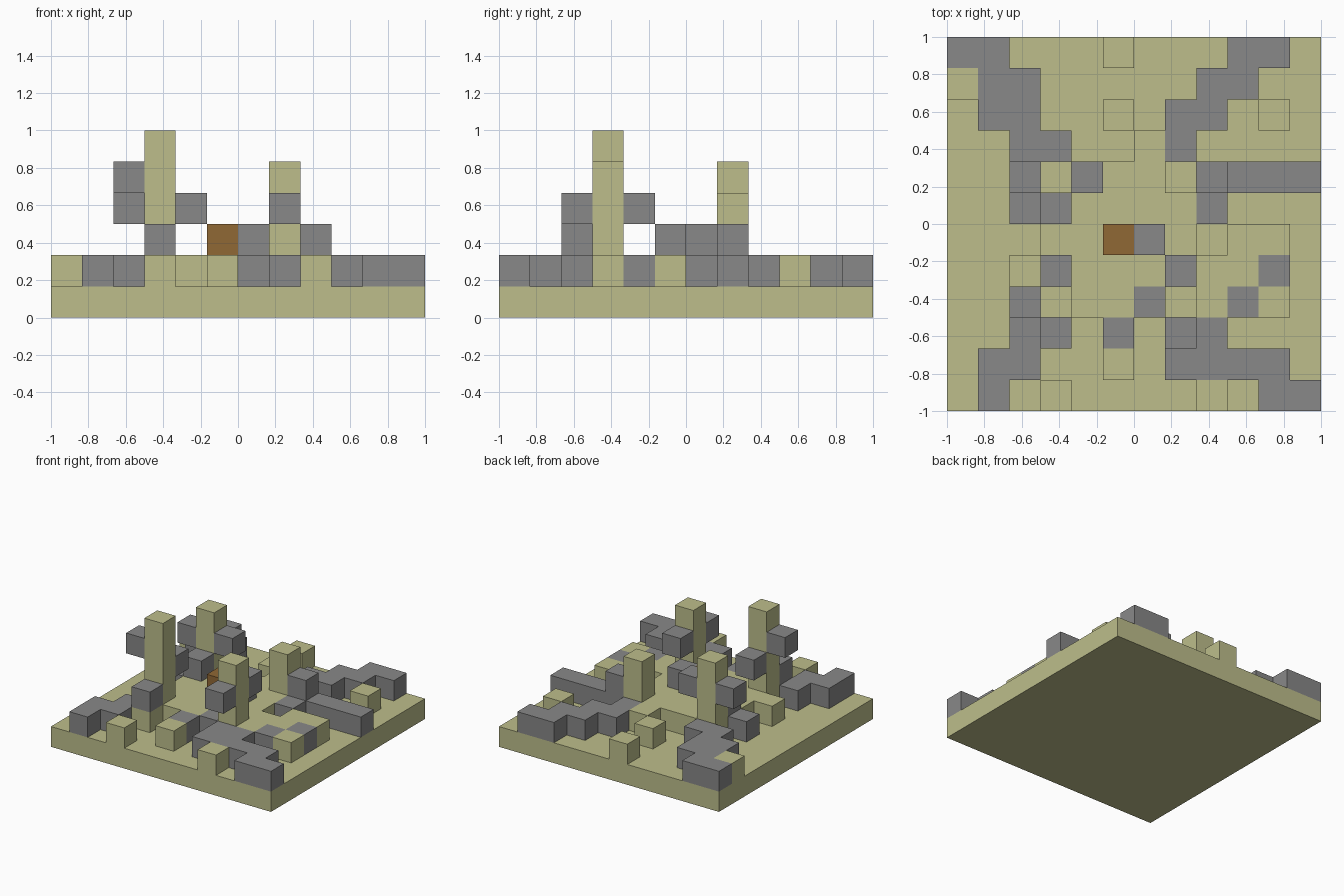
import bpy, bmesh
from mathutils import Vector

if "Cube" in bpy.data.objects:
    bpy.data.objects.remove(bpy.data.objects["Cube"], do_unlink=True)

N = 12
CELL = 2 / N


def material(name, rgb):
    m = bpy.data.materials.new(name)
    m.use_nodes = True
    color = (*rgb, 1)
    m.diffuse_color = color
    m.node_tree.nodes["Principled BSDF"].inputs["Base Color"].default_value = color
    return m


MATS = {
    "g": material("pale_olive", (0.51, 0.515, 0.26)),
    "s": material("stone_grey", (0.246, 0.246, 0.246)),
    "w": material("wood_brown", (0.28, 0.138, 0.035)),
}

# Ground plan of the first layer, north row first: g = grass, s = stone
PLAN = [
    "ss...g...ss.",
    "gss.....ss..",
    ".ss..g.ss.g.",
    "..ss..gs....",
    "...gggggssss",
    "..sgggggs...",
    "...ggggg.gg.",
    "..ggggggggs.",
    "...gggsggsg.",
    "..sg.s.ss...",
    ".ss..g.ssss.",
    ".s.g....g.ss",
]

parts = {name: {} for name in
         ("ground_slab", "raised_grass", "stone_path", "towers",
          "stone_steps", "wooden_block")}

# Slab and first layer
for row, line in enumerate(PLAN):
    for i, kind in enumerate(line):
        j = N - 1 - row
        parts["ground_slab"][i, j, 0] = "g"
        if kind != ".":
            part = "stone_path" if kind == "s" else "raised_grass"
            parts[part][i, j, 1] = kind

# Four towers: column, row, top layer
for i, j, top in ((3, 3, 5), (7, 3, 4), (3, 7, 4), (7, 7, 3)):
    for k in range(2, top + 1):
        parts["towers"][i, j, k] = "g"

# Steps climbing around the towers, and the centre blocks
for cell in ((3, 2, 2), (3, 4, 3), (2, 3, 4),
             (7, 2, 3), (7, 4, 3),
             (3, 6, 2), (2, 7, 3), (4, 7, 3),
             (8, 7, 2), (6, 5, 2)):
    parts["stone_steps"][cell] = "s"
parts["wooden_block"][5, 5, 2] = "w"

filled = {c for cells in parts.values() for c in cells}


def build(name, cells):
    """Draw only the cell sides that touch open air."""
    bm = bmesh.new()
    for cell in cells:
        centre = Vector(cell) + Vector((0.5, 0.5, 0.5))
        for axis in range(3):
            for sign in (-1, 1):
                n = Vector((0, 0, 0))
                n[axis] = sign
                if tuple(int(c + d) for c, d in zip(cell, n)) in filled:
                    continue
                u = Vector((0, 0, 0))
                u[(axis + 1) % 3] = 0.5
                v = n.cross(u)
                mid = centre + n / 2
                corners = (mid - u - v, mid + u - v, mid + u + v, mid - u + v)
                bm.faces.new([bm.verts.new((p - Vector((N / 2, N / 2, 0))) * CELL)
                              for p in corners])
    bmesh.ops.remove_doubles(bm, verts=bm.verts, dist=CELL / 100)
    # Merge flat neighbours into clean panels
    bmesh.ops.dissolve_limit(bm, angle_limit=0.01, verts=bm.verts, edges=bm.edges)
    mesh = bpy.data.meshes.new(name)
    bm.to_mesh(mesh)
    bm.free()
    mesh.materials.append(MATS[next(iter(cells.values()))])
    bpy.context.collection.objects.link(bpy.data.objects.new(name, mesh))


for part_name, part_cells in parts.items():
    build(part_name, part_cells)
